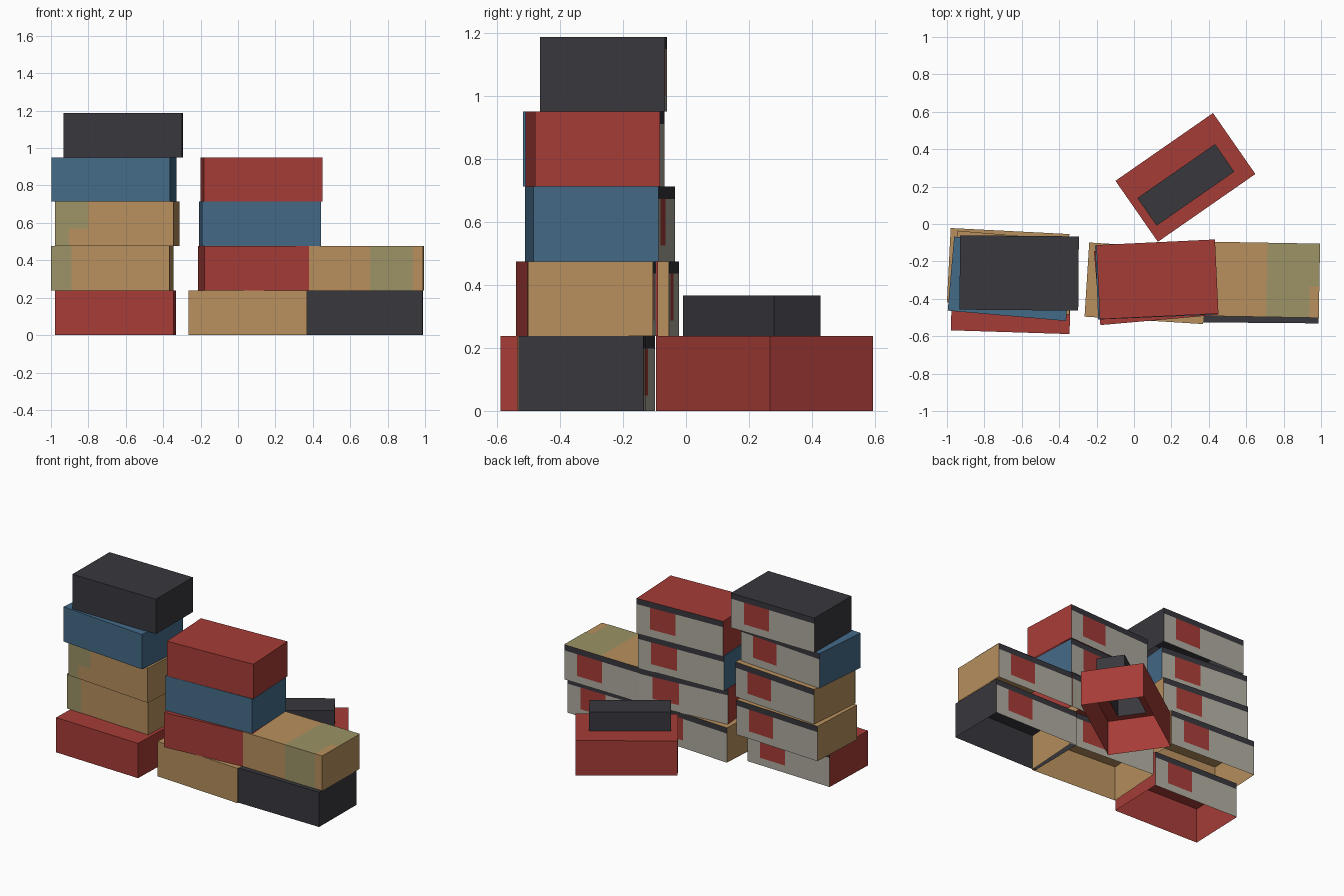
import bpy, bmesh, math

if "Cube" in bpy.data.objects:
    bpy.data.objects.remove(bpy.data.objects["Cube"])

def lin(c):
    c /= 255
    return c / 12.92 if c < 0.04045 else ((c + 0.055) / 1.055) ** 2.4

PALETTE = {
    "red card": (166, 60, 55), "tan card": (184, 144, 94), "blue card": (68, 107, 136),
    "black card": (56, 55, 61), "label grey": (176, 172, 160), "olive stain": (156, 147, 102),
}
NAMES = list(PALETTE)
MATS = []
for name, rgb in PALETTE.items():
    m = bpy.data.materials.new(name)
    m.diffuse_color = (*[lin(v) for v in rgb], 1)
    m.use_nodes = True
    m.node_tree.nodes["Principled BSDF"].inputs["Base Color"].default_value = m.diffuse_color
    MATS.append(m)
RED, TAN, BLUE, BLACK, GREY, OLIVE = range(6)

HX, HY, H = 0.3175, 0.1985, 0.2377   # half length, half depth, height of a box

def quad(bm, pts, mat):
    f = bm.faces.new([bm.verts.new(p) for p in pts])
    f.material_index = mat

def top_rect(bm, x0, x1, y0, y1, z, mat):
    quad(bm, [(x0, y0, z), (x1, y0, z), (x1, y1, z), (x0, y1, z)], mat)

def front_rect(bm, x0, x1, z0, z1, y, mat):
    quad(bm, [(x0, y, z0), (x1, y, z0), (x1, y, z1), (x0, y, z1)], mat)

def back_rect(bm, x0, x1, z0, z1, y, mat):
    quad(bm, [(x1, y, z0), (x0, y, z0), (x0, y, z1), (x1, y, z1)], mat)

def sides(bm, hx, hy, z0, z1, mat):
    quad(bm, [(hx, -hy, z0), (hx, hy, z0), (hx, hy, z1), (hx, -hy, z1)], mat)
    quad(bm, [(-hx, hy, z0), (-hx, -hy, z0), (-hx, -hy, z1), (-hx, hy, z1)], mat)
    front_rect(bm, -hx, hx, z0, z1, -hy, mat)

def finish(bm, name, loc, angle):
    bmesh.ops.remove_doubles(bm, verts=bm.verts, dist=0.0001)
    me = bpy.data.meshes.new(name)
    bm.to_mesh(me)
    bm.free()
    for m in MATS:
        me.materials.append(m)
    ob = bpy.data.objects.new(name, me)
    ob.location = loc
    ob.rotation_euler.z = math.radians(angle)
    bpy.context.collection.objects.link(ob)

def labelled_box(name, colour, x, y, level, angle, front=(), top=()):
    """Box with an open underside and a labelled back end."""
    bm = bmesh.new()
    sides(bm, HX, HY, 0, H, colour)
    top_rect(bm, -HX, HX, -HY, HY, H, colour)
    # label: grey field, red block, dark strip along the top
    xs, zs = [-HX, 0.03, 0.22, HX], [0, 0.05, H - 0.039]
    for i in range(3):
        for j in range(2):
            back_rect(bm, xs[i], xs[i + 1], zs[j], zs[j + 1], HY,
                      RED if (i, j) == (1, 1) else GREY)
        back_rect(bm, xs[i], xs[i + 1], zs[2], H, HY, BLACK)
    # thin stains on front and top
    for r in front:
        front_rect(bm, *r, -HY - 0.002, OLIVE)
    for r in top:
        top_rect(bm, *r, H + 0.002, OLIVE)
    finish(bm, name, (x, y, level * H), angle)

# left tower
labelled_box("left_box_1", RED, -0.656, -0.38, 0, -1.8)
labelled_box("left_box_2", TAN, -0.673, -0.236, 1, -2.9,
             front=[(-HX, -0.207, 0, H)])
labelled_box("left_box_3", TAN, -0.645, -0.26, 2, -4.8,
             front=[(-HX, -0.14, 0.094, H), (-HX, -0.243, 0, 0.094)])
labelled_box("left_box_4", BLUE, -0.6625, -0.293, 3, -5)
labelled_box("left_box_5", BLACK, -0.614, -0.262, 4, -0.5)

# right tower and its lower neighbours
labelled_box("right_box_1", TAN, 0.065, -0.317, 0, -3.6)
labelled_box("right_box_2", RED, 0.119, -0.315, 1, 5)
labelled_box("right_box_3", BLUE, 0.1175, -0.299, 2, 2.4)
labelled_box("right_box_4", RED, 0.125, -0.296, 3, 2.7)
labelled_box("end_box_1", BLACK, 0.67, -0.33, 0, -0.5)
labelled_box("end_box_2", TAN, 0.674, -0.298, 1, -1,
             front=[(0.036, 0.266, 0, H)],
             top=[(0.036, 0.266, -HY, -0.03), (0.036, HX, -0.03, HY)])

# loose box: top is a frame around an opening
A = 34.8
IX, IY = 0.253, 0.09
OFF = (0.021 * -1, -0.034)           # insert offset along the box's own axes
bm = bmesh.new()
sides(bm, HX, HY, 0, H, RED)
back_rect(bm, -HX, HX, 0, H, HY, RED)
x0, x1, y0, y1 = OFF[0] - IX, OFF[0] + IX, OFF[1] - IY, OFF[1] + IY
for r in [(-HX, HX, -HY, y0), (-HX, HX, y1, HY), (-HX, x0, y0, y1), (x1, HX, y0, y1)]:
    top_rect(bm, *r, H, RED)
finish(bm, "loose_box", (0.275, 0.249, 0), A)

# dark raised insert in the opening
bm = bmesh.new()
sides(bm, IX, IY, H, 0.367, BLACK)
back_rect(bm, -IX, IX, H, 0.367, IY, BLACK)
top_rect(bm, -IX, IX, -IY, IY, 0.367, BLACK)
c, s = math.cos(math.radians(A)), math.sin(math.radians(A))
finish(bm, "loose_box_insert",
       (0.275 + OFF[0] * c - OFF[1] * s, 0.249 + OFF[0] * s + OFF[1] * c, 0), A)
